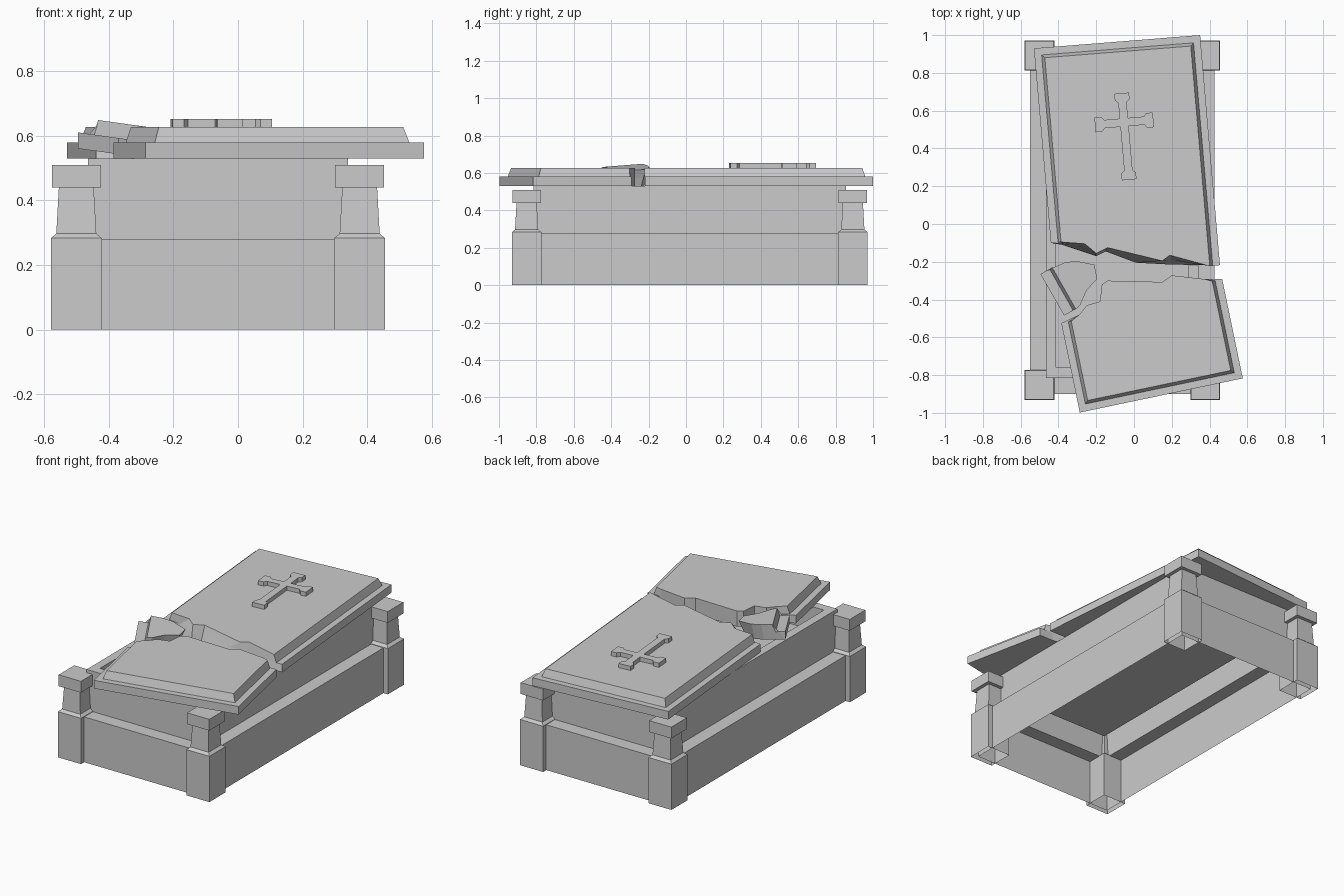
import bpy
import bmesh
from math import cos, sin, radians, pi
from mathutils import Vector

cube = bpy.data.objects.get("Cube")
if cube:
    bpy.data.objects.remove(cube, do_unlink=True)

stone = bpy.data.materials.new("grey stone")
stone.use_nodes = True
GREY = (0.6, 0.6, 0.6, 1)
stone.diffuse_color = GREY
stone.node_tree.nodes["Principled BSDF"].inputs["Base Color"].default_value = GREY


def loft(name, rings, bottom=True):
    """Join counter-clockwise (height, outline) rings and cap the ends."""
    bm = bmesh.new()
    loops = [[bm.verts.new((p[0], p[1], z)) for p in pts] for z, pts in rings]
    count = len(loops[0])
    for low, high in zip(loops, loops[1:]):
        for i in range(count):
            j = (i + 1) % count
            bm.faces.new((low[i], low[j], high[j], high[i]))
    bm.faces.new(loops[-1])
    if bottom:
        bm.faces.new(loops[0][::-1])
    bmesh.ops.remove_doubles(bm, verts=bm.verts, dist=0.0005)
    mesh = bpy.data.meshes.new(name)
    bm.to_mesh(mesh)
    bm.free()
    mesh.materials.append(stone)
    obj = bpy.data.objects.new(name, mesh)
    bpy.context.collection.objects.link(obj)
    return obj


def rect(cx, cy, hx, hy):
    return [(cx - hx, cy - hy), (cx + hx, cy - hy), (cx + hx, cy + hy), (cx - hx, cy + hy)]


def slab(name, corners, low, high, lip=0.038, sides=True):
    """Stepped lid piece: two whole corners, then a broken edge."""
    a, b = [Vector(c) for c in corners]
    low = [Vector(p) for p in low]
    high = [Vector(p) for p in high]
    middle = [p.lerp(q, 0.5) for p, q in zip(low, high)]
    along = (b - a).normalized()
    inward = Vector((-along.y, along.x))
    side = along if sides else Vector((0, 0))

    def ring(inset, edge):
        first = edge[0] - side * inset
        last = edge[-1] + side * inset
        return [a + (side + inward) * inset, b + (inward - side) * inset,
                first, *edge[1:-1], last]

    return loft(name, [(0.53, ring(0, low)), (0.58, ring(0, middle)),
                       (0.58, ring(lip, middle)), (0.627, ring(lip + 0.016, high))])


# Hollow chest with a ledge, a rim and a sunken floor
CX, CY = -0.062, 0.02
lower = rect(CX, CY, 0.488, 0.92)
upper = rect(CX, CY, 0.403, 0.835)
inner = rect(CX, CY, 0.35, 0.78)
loft("chest", [(0, lower), (0.28, lower), (0.28, upper),
               (0.53, upper), (0.53, inner), (0.385, inner)], bottom=False)

# Corner posts
post_profile = [(0, 0.079), (0.283, 0.079), (0.297, 0.062), (0.44, 0.054),
                (0.44, 0.076), (0.51, 0.076)]
for side, sx in (("right", -1), ("left", 1)):
    for end, sy in (("front", -1), ("back", 1)):
        x, y = CX + sx * 0.439, CY + sy * 0.872
        loft(f"{end}_{side}_post",
             [(z, rect(x, y, h, h)) for z, h in post_profile], bottom=False)

# Large lid piece
slab("large_lid", [(0.35, 1.0), (-0.53, 0.93)],
     [(-0.44, -0.1), (-0.38, -0.11), (-0.2, -0.17), (-0.15, -0.145),
      (0.01, -0.205), (0.2, -0.215), (0.455, -0.218)],
     [(-0.44, -0.1), (-0.26, -0.105), (-0.2, -0.155), (-0.14, -0.125),
      (0.15, -0.195), (0.19, -0.165), (0.455, -0.218)])

# Small lid piece
small_edge = [(0.467, -0.292), (0.375, -0.292), (0.2, -0.272), (0.15, -0.307),
              (-0.14, -0.3), (-0.17, -0.32), (-0.18, -0.41),
              (-0.25, -0.43), (-0.29, -0.48), (-0.385, -0.525)]
slab("small_lid", [(-0.287, -0.998), (0.576, -0.817)], small_edge, small_edge)

# Loose fragment, undercut on its broken side and tipped down to the middle
chip_low = [(-0.37, -0.485), (-0.32, -0.45), (-0.28, -0.36), (-0.235, -0.3),
            (-0.24, -0.24), (-0.32, -0.215), (-0.38, -0.22), (-0.495, -0.265)]
chip_high = [(-0.3, -0.445), (-0.285, -0.43), (-0.25, -0.35), (-0.195, -0.29),
             (-0.21, -0.215), (-0.31, -0.195), (-0.37, -0.205), (-0.425, -0.23)]
chip = slab("lid_fragment", [(-0.495, -0.265), (-0.37, -0.485)],
            chip_low, chip_high, lip=0.055, sides=False)
for v in chip.data.vertices:
    v.co.z += 0.03 - 0.14 * (v.co.x + 0.49)

# Raised cross with flared ends
W, F = 0.022, 0.039
outline = []
for k, length in enumerate((0.155, 0.155, 0.155, 0.305)):
    turn = radians(5) + k * pi / 2
    arm = [(length - 0.05, -W), (length - 0.036, -F), (length, -F),
           (length, F), (length - 0.036, F), (length - 0.05, W), (W, W)]
    for px, py in arm:
        outline.append((-0.052 + px * cos(turn) - py * sin(turn),
                        0.538 + px * sin(turn) + py * cos(turn)))
loft("cross", [(0.62, outline), (0.653, outline)])
